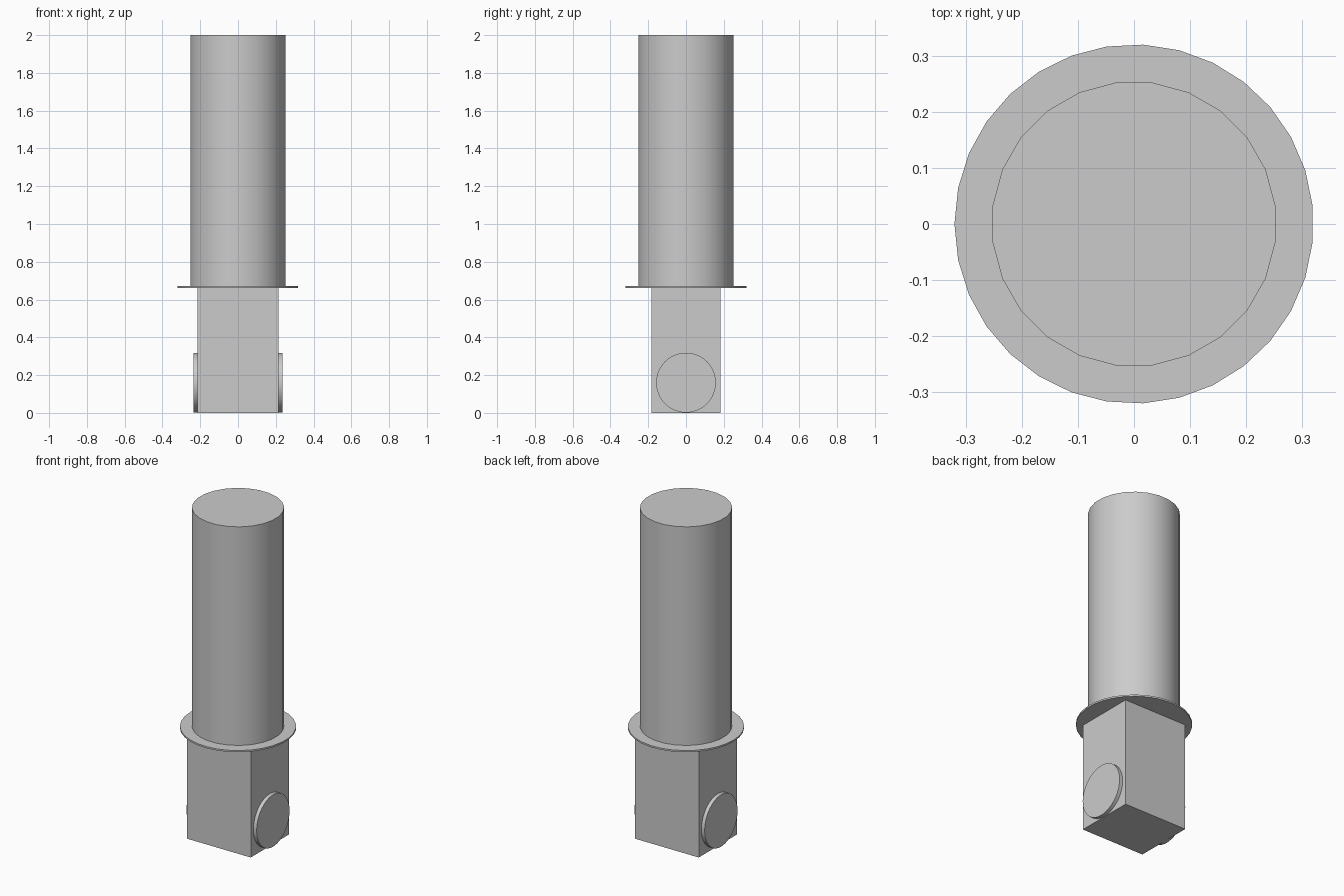
import bpy
import math

if "Cube" in bpy.data.objects:
    bpy.data.objects.remove(bpy.data.objects["Cube"])

grey = bpy.data.materials.new("plain grey")
grey.use_nodes = True
colour = (0.6, 0.6, 0.6, 1)
grey.diffuse_color = colour
grey.node_tree.nodes["Principled BSDF"].inputs["Base Color"].default_value = colour


def cylinder(name, sides, radius, depth, location, rotation):
    bpy.ops.mesh.primitive_cylinder_add(vertices=sides, radius=radius, depth=depth,
                                        location=location, rotation=rotation)
    part = bpy.context.object
    part.name = name
    part.data.materials.append(grey)
    bpy.ops.object.shade_smooth_by_angle(angle=math.radians(35))
    return part


# Tall round shaft and the thin collar beneath it
cylinder("shaft", 24, 0.254, 1.33, (0, 0, 1.335), (0, 0, math.radians(7.5)))
cylinder("collar", 31, 0.32, 0.01, (0, 0, 0.667), (0, 0, math.radians(90)))

# Rectangular base block
bpy.ops.mesh.primitive_cube_add(size=1, location=(0, 0, 0.332))
block = bpy.context.object
block.name = "base_block"
block.scale = (0.428, 0.366, 0.664)
bpy.ops.object.transform_apply(location=False, rotation=False, scale=True)
block.data.materials.append(grey)

# Flat round discs on both sides of the block
for side, label in ((1, "left"), (-1, "right")):
    cylinder(label + "_disc", 48, 0.158, 0.03, (side * 0.221, 0, 0.16),
             (0, math.radians(90), 0))
